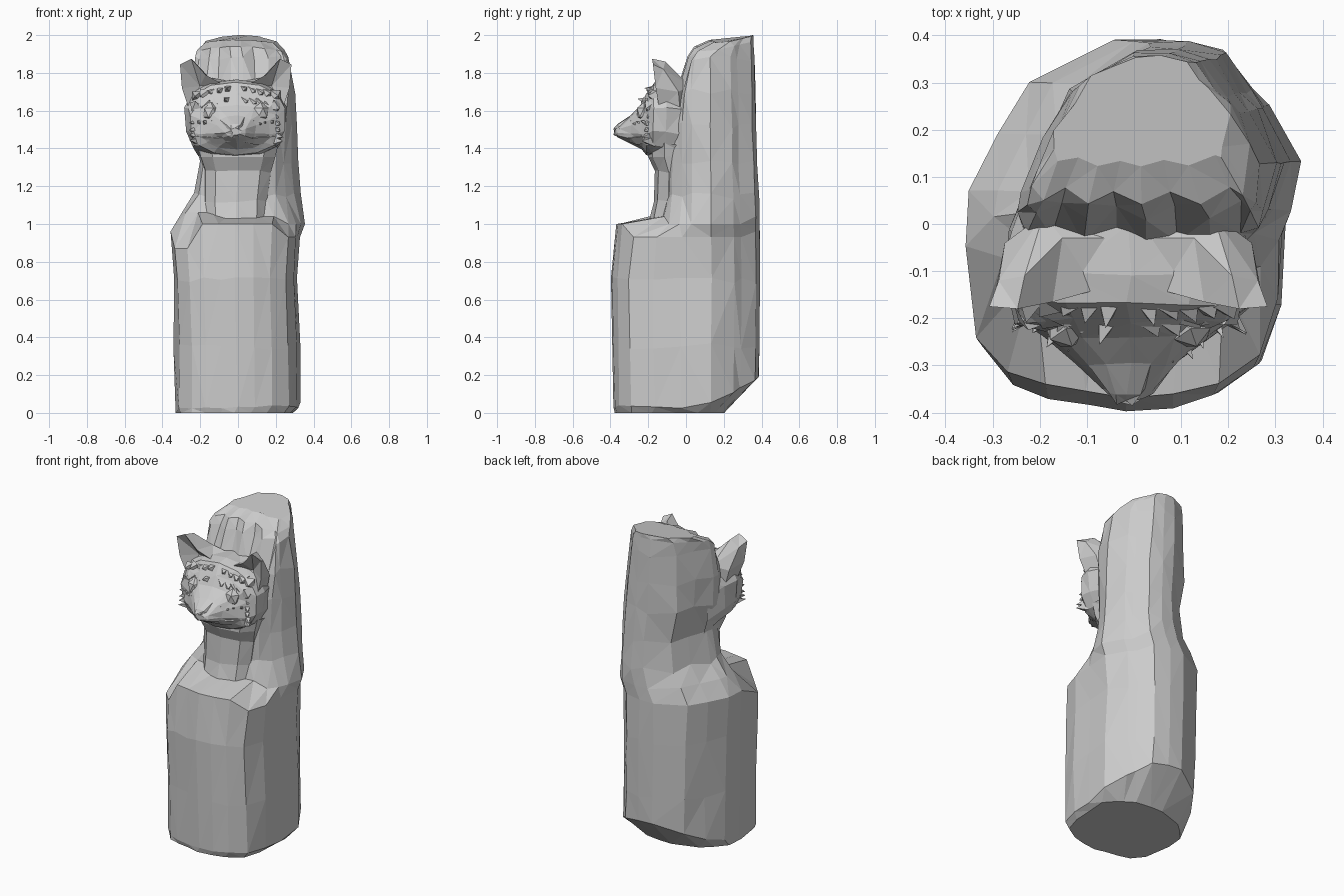
import bpy, bmesh, math, random
from mathutils import Vector

if "Cube" in bpy.data.objects:
    bpy.data.objects.remove(bpy.data.objects["Cube"])

random.seed(4)

# Irregular log cross-section, normalised to a -1..1 box
LOG = [(0, -1), (.28, -.97), (.56, -.91), (.82, -.75), (.93, -.42), (.96, -.05), (1, .36), (.8, .66),
       (.69, .75), (.5, .95), (.2, 1), (-.08, 1), (-.6, .78), (-.79, .5), (-.97, .2),
       (-1, -.12), (-.93, -.65), (-.73, -.85), (-.5, -.92), (-.25, -.96)]


def make(name, verts, faces):
    bm = bmesh.new()
    vs = [bm.verts.new(v) for v in verts]
    for f in faces:
        bm.faces.new([vs[i] for i in f])
    bmesh.ops.recalc_face_normals(bm, faces=bm.faces)
    bmesh.ops.triangulate(bm, faces=[f for f in bm.faces if len(f.verts) == 4])
    me = bpy.data.meshes.new(name)
    bm.to_mesh(me)
    bm.free()
    ob = bpy.data.objects.new(name, me)
    bpy.context.collection.objects.link(ob)
    return ob


def loft(name, rings, caps=(True, True)):
    n = len(rings[0])
    faces = [(r * n + i, r * n + (i + 1) % n, (r + 1) * n + (i + 1) % n, (r + 1) * n + i)
             for r in range(len(rings) - 1) for i in range(n)]
    last = (len(rings) - 1) * n
    if caps[0]:
        faces.append(tuple(range(n)))
    if caps[1]:
        faces.append(tuple(range(last, last + n)))
    return make(name, [p for r in rings for p in r], faces)


# The back half of a ring stays put; the front half is squeezed up to yf
def log_ring(z, xl, xr, yf, yb, zfun=None, blunt=1.0, jit=.006, flute=0.0, mid=.07, taper=0.0):
    ring = []
    for i, (u, v) in enumerate(LOG):
        x = (xl + xr) / 2 + u * (xr - xl) / 2
        if v >= .2:
            y = mid + (yb - mid) * (v - .2) / .8
        else:
            t = ((.2 - v) / 1.2) ** blunt
            y = mid + (yf - mid) * t + (flute * (i % 2) if v < -.6 else 0)
            x -= taper * t * max(0, u)
        zz = z + (zfun(x, y) if zfun else random.uniform(-3, 3) * jit)
        ring.append((x + random.uniform(-jit, jit), y + random.uniform(-jit, jit) * .5, zz))
    return ring


def foot(x, y):
    return max(0, y) ** 2 * 1.1 + random.uniform(0, .025)


def shelf(x, y):
    d = -.09 if x < -.2 and y < -.1 else (.04 if y < -.3 and abs(x) < .2 else 0)
    return d - (.03 if x > .2 else 0)


def crown(x, y):
    return .11 * (y - .1) - .5 * x * x


# Whole log: chamfered foot, carved front shelf, tall back slab with domed top
loft("log", [
    log_ring(0, -.33, .295, -.375, .2, lambda x, y: 0, mid=.03),
    log_ring(.02, -.333, .333, -.385, .385, foot),
    log_ring(.35, -.338, .33, -.393, .39),
    log_ring(.7, -.342, .318, -.4, .392),
    log_ring(.96, -.36, .33, -.37, .39, shelf, jit=.003),
    log_ring(1.04, -.30, .352, -.13, .388,
             lambda x, y: (.02 if x < -.1 else 0) - (.04 if x > .2 else 0), jit=.003, taper=.04),
    log_ring(1.15, -.228, .335, -.11, .385, taper=.13),
    log_ring(1.32, -.205, .322, -.11, .375, taper=.12),
    log_ring(1.52, -.245, .315, -.09, .37, blunt=.9, taper=.08),
    log_ring(1.70, -.245, .298, -.05, .366, blunt=.7, flute=.01, taper=.03),
    log_ring(1.88, -.225, .268, .01, .362, blunt=.6, flute=.03),
    log_ring(1.945, -.212, .245, .04, .358, crown, .5, flute=.03, mid=.12),
    log_ring(1.972, -.17, .20, .12, .355, crown, .5, flute=.015, mid=.2)])


def oval(n, cx, hw, cy, hy, power=1.0):
    out = []
    for i in range(n):
        a = 2 * math.pi * (i + .5) / n
        c, s = math.cos(a), math.sin(a)
        out.append((cx + hw * math.copysign(abs(c) ** power, c),
                    cy + hy * math.copysign(abs(s) ** power, s)))
    return out


# Neck post, faceted, blending back into the slab
neck = []
for z, cx, hw, f in [(1.0, -.01, .165, -.2), (1.12, -.01, .17, -.17), (1.28, 0, .18, -.165),
                     (1.36, 0, .205, -.2), (1.42, 0, .225, -.2)]:
    neck.append([(x * (1 + .6 * max(0, y + .05)), y, z + random.uniform(-.015, .015))
                 for x, y in oval(10, cx, hw, (f + .08) / 2, (.08 - f) / 2, .8)])
loft("neck", neck, (False, False))

# Head: sections along y, tapering into the pointed muzzle
HX = -.012
head = []
for y, hw, lo, hi in [(.1, .21, 1.25, 1.74), (-.01, .25, 1.31, 1.765), (-.11, .27, 1.34, 1.765),
                      (-.17, .262, 1.355, 1.75), (-.205, .238, 1.365, 1.69),
                      (-.235, .18, 1.395, 1.63), (-.295, .105, 1.428, 1.575),
                      (-.355, .05, 1.455, 1.53), (-.378, .022, 1.47, 1.508)]:
    head.append([(x + random.uniform(-.009, .009), y + random.uniform(-.008, .008), z)
                 for x, z in oval(14, HX, hw, (lo + hi) / 2, (hi - lo) / 2, .8)])
loft("head", head, (False, True))

# Hollow pointed ears with broad sloping backs
RIM = [(.07, -.14, 1.74), (.16, -.165, 1.79), (.235, -.18, 1.875), (.295, -.175, 1.845),
       (.285, -.16, 1.72), (.245, -.14, 1.60)]
BACK = [(.03, -.03, 1.755), (.14, -.03, 1.775), (.22, -.11, 1.86), (.275, -.12, 1.82),
        (.262, -.04, 1.70), (.235, -.03, 1.58)]
for side, label in ((1, "right_ear"), (-1, "left_ear")):
    pts = [(side * x + HX, y, z) for x, y, z in RIM + BACK + [(.19, -.1, 1.73), (.18, .02, 1.73)]]
    faces = [(i, i + 1, 7 + i, 6 + i) for i in range(5)]
    faces += [(i, (i + 1) % 6, 12) for i in range(6)]
    faces += [(i, i + 1, 13) for i in range(6, 11)] + [(11, 6, 13), (0, 6, 11, 5)]
    make(label, pts, faces)


# Eyes, nose and carved fur tufts
def ball(name, loc, r, scale=(1, 1, 1)):
    bm = bmesh.new()
    bmesh.ops.create_icosphere(bm, subdivisions=1, radius=r)
    for v in bm.verts:
        v.co = Vector(a * b for a, b in zip(v.co, scale)) + Vector(loc)
    me = bpy.data.meshes.new(name)
    bm.to_mesh(me)
    bm.free()
    bpy.context.collection.objects.link(bpy.data.objects.new(name, me))


def tuft(name, base, tip, w):
    b, t = Vector(base), Vector(tip)
    t += Vector(random.uniform(-.01, .01) for _ in range(3))
    d = (t - b).normalized()
    u = d.orthogonal().normalized() * w * random.uniform(.8, 1.3)
    v = d.cross(u)
    make(name, [b + u, b + v, b - u, b - v, t],
         [(0, 1, 4), (1, 2, 4), (2, 3, 4), (3, 0, 4)])


ball("nose", (HX, -.36, 1.502), .03, (1, .5, .7))
for s in (-1, 1):
    ball("eye", (s * .132 + HX, -.222, 1.59), .055, (.85, .8, 1))
    # cheek ruff
    for k in range(6):
        z = 1.44 + .033 * k
        tuft("cheek_tuft", (s * .2 + HX, -.18, z),
             (s * (.247 - .003 * k) + HX, -.23 + .004 * k, z - .005), .032)
    # brow tufts in two rows
    for k in range(5):
        x = .04 + .042 * k
        tuft("brow_tuft", (s * x + HX, -.19, 1.65 - .007 * k),
             (s * (x + .025) + HX, -.248 + .009 * k, 1.655 - .012 * k), .04)
        tuft("forehead_tuft", (s * x + HX, -.165, 1.71 - .008 * k),
             (s * (x + .015) + HX, -.212 + .003 * k, 1.72 - .012 * k), .035)
    # fur below the eye
    for k in range(4):
        tuft("muzzle_tuft", (s * (.07 + .035 * k) + HX, -.24 + .018 * k, 1.525),
             (s * (.09 + .038 * k) + HX, -.3 + .02 * k, 1.54), .032)
    # mouth corner ridge
    make("mouth_ridge", [(HX, -.365, 1.47), (HX + s * .1, -.295, 1.455), (HX + s * .21, -.215, 1.465),
                         (HX + s * .2, -.19, 1.43), (HX + s * .1, -.26, 1.42), (HX, -.33, 1.445),
                         (HX, -.3, 1.49), (HX + s * .19, -.17, 1.49)],
         [(0, 1, 4, 5), (1, 2, 3, 4), (0, 6, 1), (1, 6, 7, 2)])
